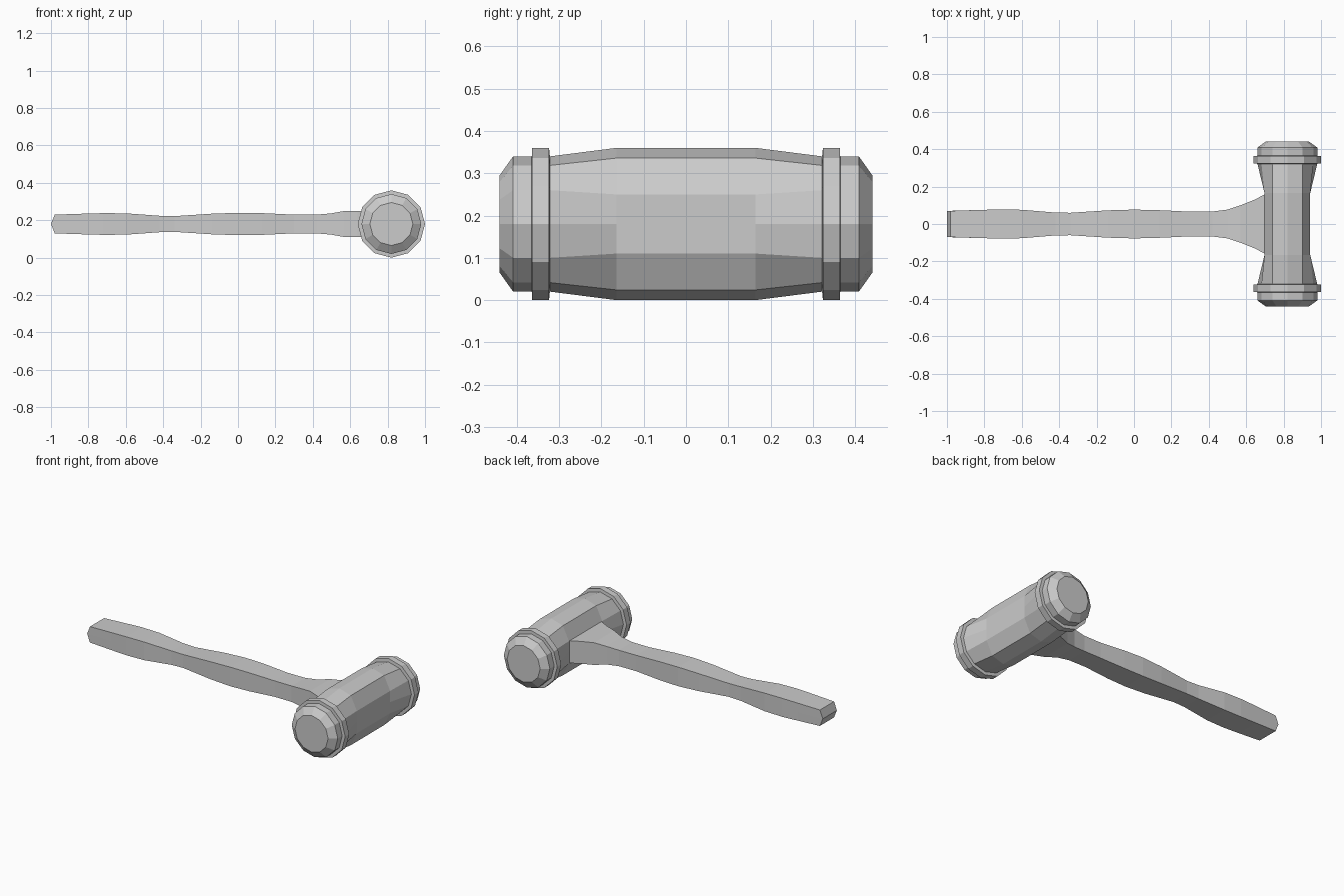
import bpy, bmesh
from math import cos, sin, pi

if "Cube" in bpy.data.objects:
    bpy.data.objects.remove(bpy.data.objects["Cube"])

HEAD_X, MID_Z, SIDES = 0.82, 0.18, 12


def loft(name, sections):
    """Skin a closed solid through a row of matching cross-sections."""
    bm = bmesh.new()
    rings = [[bm.verts.new(p) for p in s] for s in sections]
    for a, b in zip(rings, rings[1:]):
        for i in range(len(a)):
            j = (i + 1) % len(a)
            bm.faces.new((a[i], a[j], b[j], b[i]))
    bm.faces.new(rings[0])
    bm.faces.new(rings[-1])
    bmesh.ops.recalc_face_normals(bm, faces=bm.faces)
    mesh = bpy.data.meshes.new(name)
    bm.to_mesh(mesh)
    bm.free()
    obj = bpy.data.objects.new(name, mesh)
    bpy.context.collection.objects.link(obj)
    return obj


def circle(y, r):
    return [(HEAD_X + r * cos(2 * pi * i / SIDES), y,
             MID_Z + r * sin(2 * pi * i / SIDES)) for i in range(SIDES)]


def waist(y):
    # taller middle with flattened sides
    pts = []
    for i in range(SIDES):
        a = 2 * pi * i / SIDES
        x = max(-0.122, min(0.122, 0.16 * cos(a)))
        z = 0.07 * 2 * sin(a) if abs(cos(a)) > 0.8 else 0.18 * sin(a)
        pts.append((HEAD_X + x, y, MID_Z + z))
    return pts


# Head: barrel, raised bands and chamfered striking faces
half = [(0.322, 0.16), (0.324, 0.18), (0.364, 0.18), (0.365, 0.16),
        (0.409, 0.16), (0.441, 0.115)]
head = [circle(-y, r) for y, r in reversed(half)]
head += [waist(-0.165), waist(0.165)]
head += [circle(y, r) for y, r in half]
loft("mallet_head", head)

# Handle: x, half width, half height; the butt is a shallow wedge
profile = [(-0.98, 0.07, 0.05), (-0.83, 0.075, 0.055), (-0.72, 0.078, 0.058),
           (-0.6, 0.076, 0.057), (-0.42, 0.061, 0.044), (-0.34, 0.06, 0.042),
           (-0.14, 0.073, 0.055), (0.0, 0.077, 0.06), (0.13, 0.074, 0.058),
           (0.3, 0.066, 0.05), (0.42, 0.067, 0.05), (0.5, 0.077, 0.057),
           (0.57, 0.1, 0.07), (0.64, 0.128, 0.07), (0.703, 0.16, 0.07)]
sections = [[(x, -w, MID_Z - h), (x, w, MID_Z - h),
             (x, w, MID_Z), (x, w, MID_Z + h),
             (x, -w, MID_Z + h), (x, -w, MID_Z)] for x, w, h in profile]
handle = loft("handle", sections)

# Push the middle edge of the butt outwards to form the wedge
bm = bmesh.new()
bm.from_mesh(handle.data)
bm.verts.ensure_lookup_table()
bmesh.ops.connect_verts(bm, verts=[bm.verts[2], bm.verts[5]])
for i in (2, 5):
    bm.verts[i].co.x = -1.0
bm.to_mesh(handle.data)
bm.free()
